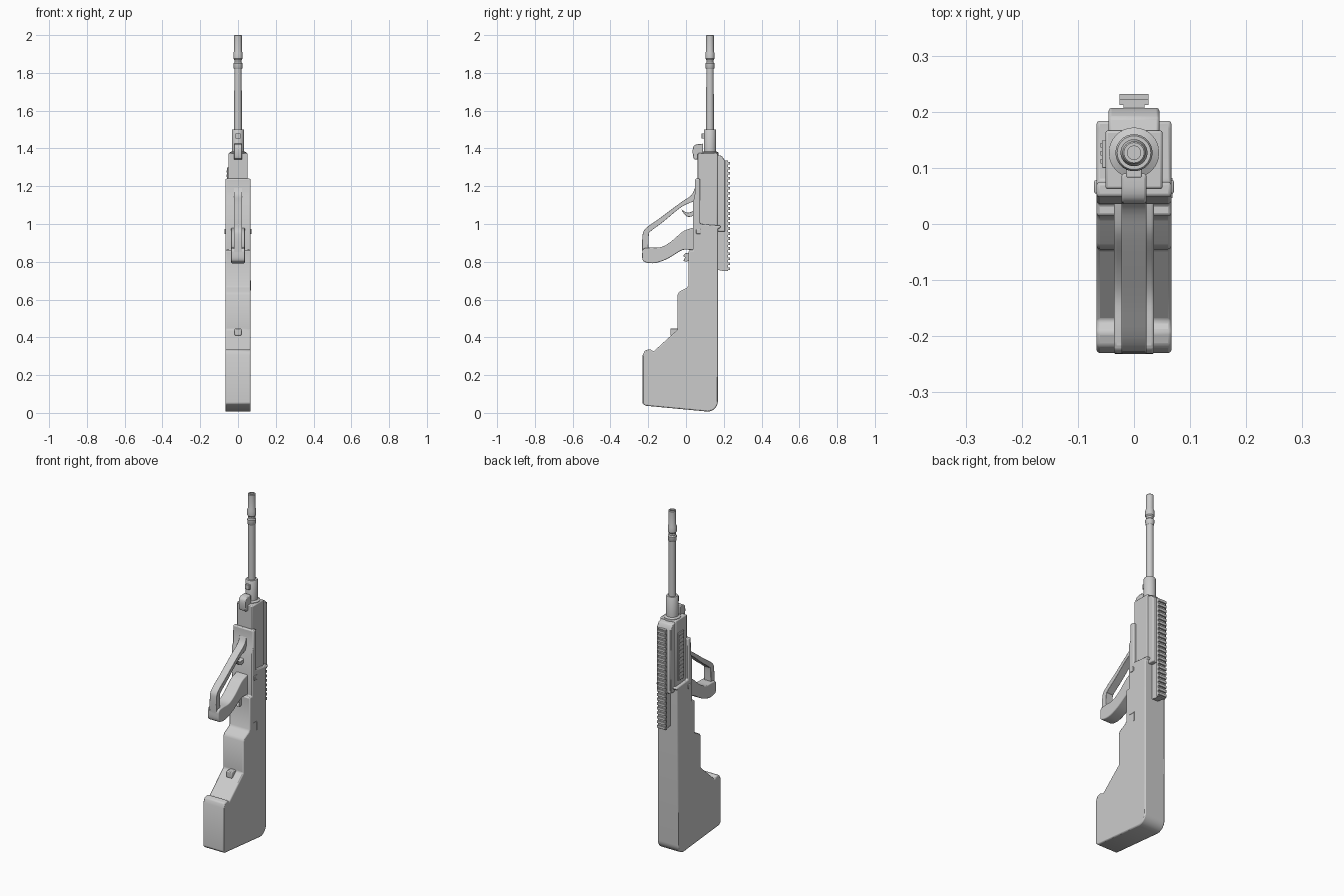
import bpy, bmesh, math
from mathutils import Vector

BARREL_Y = 0.127


def finish(name, bm, bevel=0.0, segs=2):
    bmesh.ops.recalc_face_normals(bm, faces=bm.faces)
    me = bpy.data.meshes.new(name)
    bm.to_mesh(me)
    bm.free()
    ob = bpy.data.objects.new(name, me)
    bpy.context.collection.objects.link(ob)
    if bevel:
        m = ob.modifiers.new("bevel", 'BEVEL')
        m.width, m.segments = bevel, segs
        m.limit_method, m.angle_limit = 'ANGLE', math.radians(40)
    bpy.ops.object.select_all(action='DESELECT')
    ob.select_set(True)
    bpy.context.view_layer.objects.active = ob
    bpy.ops.object.shade_smooth_by_angle(angle=math.radians(35))
    return ob


def prism(name, pts, half, bevel=0.0, segs=2):
    """Side profile in (y, z), extruded symmetrically across x."""
    bm = bmesh.new()
    face = bm.faces.new([bm.verts.new((-half, y, z)) for y, z in pts])
    ext = bmesh.ops.extrude_face_region(bm, geom=[face])
    verts = [g for g in ext['geom'] if isinstance(g, bmesh.types.BMVert)]
    bmesh.ops.translate(bm, verts=verts, vec=(2 * half, 0, 0))
    return finish(name, bm, bevel, segs)


def add_box(bm, x, y, z):
    vs = bmesh.ops.create_cube(bm, size=1)['verts']
    for v in vs:
        v.co = Vector([(a + b) / 2 + c * (b - a) for c, (a, b) in zip(v.co, (x, y, z))])


def box(name, x, y, z, bevel=0.0):
    bm = bmesh.new()
    add_box(bm, x, y, z)
    return finish(name, bm, bevel)


def lathe(name, prof, y=BARREL_Y, sides=32):
    bm = bmesh.new()
    vs = [bm.verts.new((r, y, z)) for r, z in prof]
    es = [bm.edges.new(p) for p in zip(vs, vs[1:])]
    bmesh.ops.spin(bm, geom=vs + es, cent=(0, y, 0), axis=(0, 0, 1),
                   angle=math.tau, steps=sides)
    bmesh.ops.remove_doubles(bm, verts=bm.verts, dist=1e-5)
    return finish(name, bm)


def curve(pts, n=4):
    """Open smooth curve through the points."""
    p = [Vector(q) for q in pts]
    p = [p[0]] + p + [p[-1]]
    out = []
    for a, b, c, d in zip(p, p[1:], p[2:], p[3:]):
        for i in range(n):
            t = i / n
            out.append((2 * b + (c - a) * t + (2 * a - 5 * b + 4 * c - d) * t * t
                        + (3 * b - a - 3 * c + d) * t ** 3) / 2)
    return out + [p[-1]]


# stock with fore-end, rounded heel
heel = [(0.114 + 0.055 * math.sin(a), 0.062 - 0.055 * math.cos(a))
        for a in [i * math.pi / 14 for i in range(8)]]
stock = prism("stock", heel + [
    (0.169, 0.975), (0.184, 0.98), (0.184, 0.992), (0.17, 0.992), (0.075, 1.0),
    (0.075, 1.24), (0.048, 1.24), (0.046, 1.14), (0.036, 1.12), (0.036, 0.86),
    (0.014, 0.86), (0.014, 0.675), (0.005, 0.662), (-0.035, 0.642), (-0.045, 0.625),
    (-0.045, 0.44), (-0.172, 0.325), (-0.192, 0.338), (-0.218, 0.33), (-0.23, 0.305),
    (-0.23, 0.05), (-0.215, 0.038)], 0.067, 0.008)
box("stock_catch", (-0.018, 0.018), (-0.083, -0.04), (0.41, 0.447), 0.004)

# receiver, upper housing
prism("receiver", [(0.062, 0.95), (0.167, 0.95), (0.167, 1.375), (0.062, 1.375)], 0.051, 0.005)
prism("upper_housing", [(0.15, 0.96), (0.207, 0.96), (0.207, 1.335), (0.19, 1.36),
                        (0.15, 1.37)], 0.045, 0.005)

# accessory rail with teeth
prism("rail_base", [(0.15, 0.76), (0.205, 0.75), (0.217, 0.75), (0.217, 1.335),
                    (0.15, 1.335)], 0.019)
bm = bmesh.new()
n, z0, z1 = 22, 0.75, 1.335
pitch = (z1 - z0) / n
add_box(bm, (-0.026, 0.026), (0.212, 0.223), (z0, z1))
for i in range(n):
    z = z0 + i * pitch
    add_box(bm, (-0.026, 0.026), (0.222, 0.232), (z + 0.006, z + pitch - 0.006))
finish("rail_teeth", bm)

# barrel and muzzle device
lathe("barrel", [(0, 1.3), (0.045, 1.3), (0.045, 1.378), (0.033, 1.384), (0.033, 1.495),
                 (0.03, 1.5), (0.0205, 1.5), (0.0195, 1.82), (0.023, 1.825),
                 (0.024, 1.85), (0.019, 1.857), (0.019, 1.868), (0.024, 1.875),
                 (0.024, 1.905), (0.0205, 1.915), (0.0205, 1.997), (0.018, 2.0),
                 (0.012, 2.0), (0.012, 1.93), (0, 1.93)])

# gas block and regulator
prism("gas_block", curve([(0.09, 1.425), (0.055, 1.422), (0.037, 1.405),
                          (0.037, 1.36), (0.047, 1.342), (0.09, 1.342)], 3), 0.022, 0.004)
box("gas_nub", (-0.014, 0.014), (0.083, 0.11), (1.452, 1.48), 0.002)

# trigger guard
outer = [(0.06, 1.24), (0.045, 1.185), (0.025, 1.15), (-0.03, 1.112), (-0.14, 1.03),
         (-0.215, 0.975), (-0.231, 0.93), (-0.231, 0.83)]
inner = [(-0.2, 0.83), (-0.197, 0.94), (-0.185, 0.963), (-0.12, 1.012), (-0.02, 1.093),
         (0.06, 1.125)]
prism("trigger_guard", curve(outer) + curve(inner), 0.022, 0.006)

# pistol grip
grip_top = [(0.06, 0.985), (0.02, 0.975), (-0.02, 0.958), (-0.075, 0.91), (-0.13, 0.878),
            (-0.19, 0.875), (-0.222, 0.872)]
grip_low = [(-0.231, 0.86), (-0.231, 0.815), (-0.215, 0.798), (-0.165, 0.793),
            (-0.1, 0.815), (-0.03, 0.857), (0.0, 0.864), (0.06, 0.86)]
prism("pistol_grip", curve(grip_top) + curve(grip_low), 0.036, 0.01, 3)

# trigger and magazine release
prism("trigger", curve([(0.05, 1.075), (0.01, 1.06), (-0.024, 1.077)])
      + curve([(-0.02, 1.066), (0.005, 1.04), (0.03, 1.04), (0.05, 1.05)]), 0.011, 0.003)
prism("magazine_release", [(0.03, 0.85), (-0.004, 0.845), (-0.016, 0.83), (-0.004, 0.825),
                           (-0.014, 0.805), (0.0, 0.8), (0.03, 0.81)], 0.014, 0.002)

# cross bolt through the stock
box("cross_bolt", (-0.071, 0.071), (0.054, 0.078), (0.947, 0.974), 0.003)

# ejection cover plate edge
box("port_plate", (0.06, 0.069), (0.078, 0.082), (0.648, 0.702))
box("port_plate_top", (0.06, 0.069), (0.046, 0.082), (0.698, 0.702))

# charging side plate with rows of studs
box("charging_plate", (-0.057, -0.045), (0.1, 0.15), (1.02, 1.3), 0.002)
bm = bmesh.new()
for i in range(12):
    for j in range(3):
        y, z = 0.108 + j * 0.014, 1.03 + i * 0.022
        add_box(bm, (-0.06, -0.055), (y, y + 0.008), (z, z + 0.012))
finish("plate_studs", bm)
